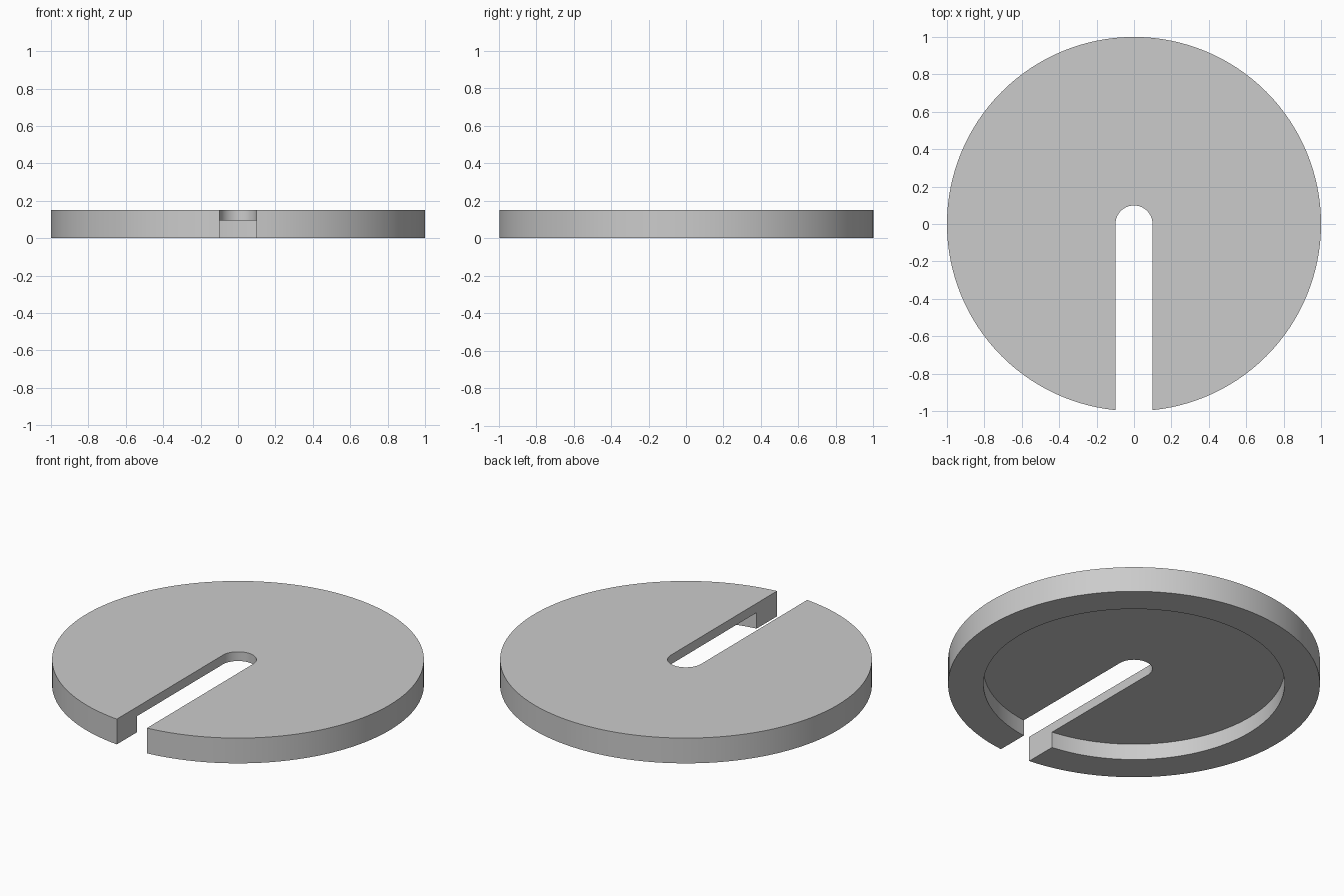
import bpy, bmesh, math

cube = bpy.data.objects.get("Cube")
if cube:
    bpy.data.objects.remove(cube, do_unlink=True)

RADIUS, HEIGHT = 1.0, 0.15
RECESS_RADIUS, RECESS_TOP = 0.81, 0.095
SLOT_HALF = 0.099

grey = bpy.data.materials.new("light_grey")
grey.use_nodes = True
colour = (0.6, 0.6, 0.6, 1)
grey.diffuse_color = colour
grey.node_tree.nodes["Principled BSDF"].inputs["Base Color"].default_value = colour


def arc(radius, start, end, steps):
    angles = [start + (end - start) * i / steps for i in range(steps + 1)]
    return [(radius * math.cos(a), radius * math.sin(a)) for a in angles]


def prism(name, outline, bottom, top):
    """Extrude a closed outline upwards into a solid."""
    bm = bmesh.new()
    base = bm.faces.new([bm.verts.new((x, y, bottom)) for x, y in outline])
    side = bmesh.ops.extrude_face_region(bm, geom=[base])["geom"]
    verts = [g for g in side if isinstance(g, bmesh.types.BMVert)]
    bmesh.ops.translate(bm, verts=verts, vec=(0, 0, top - bottom))
    bmesh.ops.recalc_face_normals(bm, faces=bm.faces)
    mesh = bpy.data.meshes.new(name)
    bm.to_mesh(mesh)
    bm.free()
    mesh.materials.append(grey)
    obj = bpy.data.objects.new(name, mesh)
    bpy.context.collection.objects.link(obj)
    return obj


# Round plate, its underside recess, and the open slot with a rounded end
plate = prism("slotted_disc", arc(RADIUS, 0, math.tau, 128)[:-1], 0, HEIGHT)
recess = prism("recess_cutter", arc(RECESS_RADIUS, 0, math.tau, 128)[:-1], -0.1, RECESS_TOP)
slot_outline = arc(SLOT_HALF, 0, math.pi, 32) + [(-SLOT_HALF, -1.2), (SLOT_HALF, -1.2)]
slot = prism("slot_cutter", slot_outline, -0.2, 0.3)

bpy.ops.object.select_all(action="DESELECT")
plate.select_set(True)
bpy.context.view_layer.objects.active = plate
for cutter in (recess, slot):
    cutter.hide_render = True
    cut = plate.modifiers.new(cutter.name, "BOOLEAN")
    cut.operation = "DIFFERENCE"
    cut.solver = "EXACT"
    cut.object = cutter
    bpy.ops.object.modifier_apply(modifier=cut.name)
    bpy.data.objects.remove(cutter, do_unlink=True)

bpy.ops.object.shade_smooth_by_angle(angle=math.radians(30))
